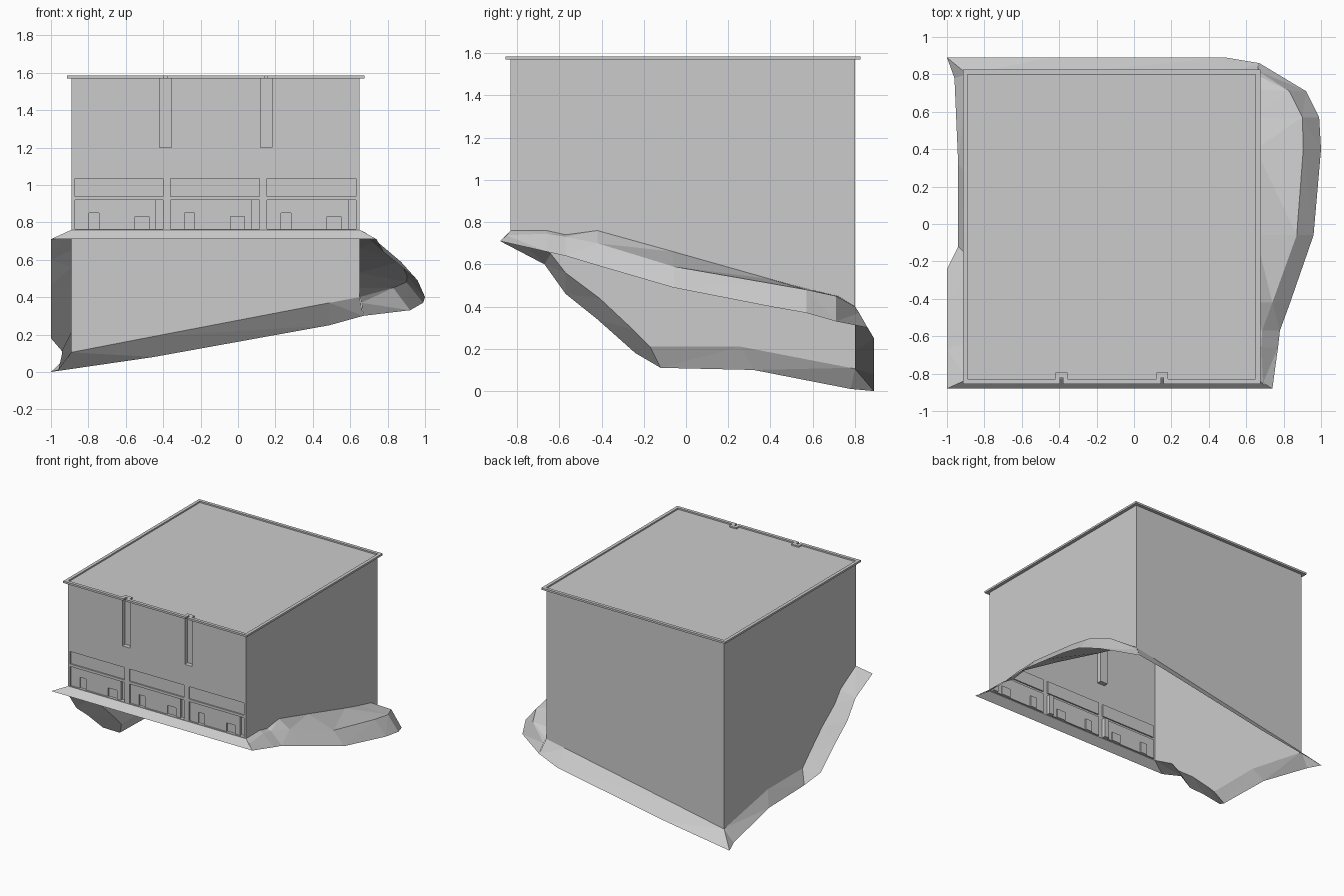
import bpy, bmesh
from mathutils import Vector

if "Cube" in bpy.data.objects:
    bpy.data.objects.remove(bpy.data.objects["Cube"])

X0, X1, Y0, Y1 = -0.89, 0.65, -0.83, 0.80   # wall faces
BASE, ROOF = 0.76, 1.574                    # front wall foot, roof level
SLOTS = [(-0.42, -0.355), (0.12, 0.182)]    # drain slots in the front wall
SLOT_DEPTH = 0.035

grey = bpy.data.materials.new("plain grey")
grey.diffuse_color = (0.6, 0.6, 0.6, 1)
grey.use_nodes = True
grey.node_tree.nodes["Principled BSDF"].inputs["Base Color"].default_value = grey.diffuse_color


def make_object(name, faces, up=False):
    """Build a mesh from faces given as lists of points."""
    bm = bmesh.new()
    for pts in faces:
        bm.faces.new([bm.verts.new(p) for p in pts])
    bmesh.ops.remove_doubles(bm, verts=bm.verts, dist=0.0004)
    bmesh.ops.recalc_face_normals(bm, faces=bm.faces)
    if up:
        bmesh.ops.triangulate(bm, faces=bm.faces)
        bm.normal_update()
        for f in bm.faces:
            if f.normal.z < 0:
                f.normal_flip()
    me = bpy.data.meshes.new(name)
    bm.to_mesh(me)
    bm.free()
    me.materials.append(grey)
    ob = bpy.data.objects.new(name, me)
    bpy.context.collection.objects.link(ob)
    return ob


def strip(a, b):
    """Quads between two polylines with equal point counts."""
    return [[a[i], a[i + 1], b[i + 1], b[i]] for i in range(len(a) - 1)]


# Ground line where the walls meet the sloping terrain
right_in = [(X1, y, z) for y, z in [
    (Y0, .76), (-.66, .76), (-.57, .74), (-.42, .76), (-.06, .66),
    (.40, .53), (.57, .485), (.72, .45), (Y1, .40)]]
back_in = [(x, Y1, z) for x, z in [(X1, .40), (.49, .37), (-.45, .19), (X0, .105)]]
left_in = [(X0, y, z) for y, z in [
    (Y0, .76), (-.64, .65), (-.57, .56), (-.41, .44), (-.25, .29),
    (-.17, .21), (.26, .21), (.78, .11), (Y1, .105)]]

# Front wall recesses: (x0, x1, z0, z1, depth)
recesses = [(a, b, 1.20, ROOF, SLOT_DEPTH) for a, b in SLOTS]
for a, b in [(-.872, -.40), (-.36, .115), (.155, .632)]:
    recesses += [
        (a, b, .938, 1.035, .010),              # sign band
        (a, b, .764, .918, .012),               # shop front
        (b - .040, b, .764, .918, .030),        # side slot
        (a + .075, a + .128, .764, .850, .022),  # door
        (a + .320, a + .395, .764, .832, .022)]  # low hatch


def depth(x, z):
    return max([r[4] for r in recesses if r[0] < x < r[1] and r[2] < z < r[3]], default=0)


xs = sorted({X0, X1} | {round(v, 4) for r in recesses for v in r[:2]})
zs = sorted({BASE, ROOF} | {round(v, 4) for r in recesses for v in r[2:4]})
nx, nz = len(xs) - 1, len(zs) - 1
d = [[depth((xs[i] + xs[i + 1]) / 2, (zs[j] + zs[j + 1]) / 2) for j in range(nz)] for i in range(nx)]
walls = []
for i in range(nx):
    for j in range(nz):
        xa, xb, za, zb, y = xs[i], xs[i + 1], zs[j], zs[j + 1], Y0 + d[i][j]
        walls.append([(xa, y, za), (xb, y, za), (xb, y, zb), (xa, y, zb)])
        if i + 1 < nx and d[i + 1][j] != d[i][j]:   # upright reveal
            y2 = Y0 + d[i + 1][j]
            walls.append([(xb, y, za), (xb, y2, za), (xb, y2, zb), (xb, y, zb)])
        if j + 1 < nz and d[i][j + 1] != d[i][j]:   # sill or head
            y2 = Y0 + d[i][j + 1]
            walls.append([(xa, y, zb), (xb, y, zb), (xb, y2, zb), (xa, y2, zb)])

# Side and back walls rise from the ground line
for line in (right_in, back_in, left_in):
    walls += strip(line, [(x, y, ROOF) for x, y, z in line])

# Roof outline with notches over the slots
outline = [(X0, Y0)]
for a, b in SLOTS:
    outline += [(a, Y0), (a, Y0 + SLOT_DEPTH), (b, Y0 + SLOT_DEPTH), (b, Y0)]
outline += [(X1, Y0), (X1, Y1), (X0, Y1)]
make_object("building_walls", walls)
roof = make_object("roof", [[(x, y, ROOF) for x, y in outline]], up=True)


# Roof trim: follows the outline, pushed outward
def offset(pts, t):
    out = []
    for i, p in enumerate(pts):
        p = Vector(p)
        e1 = (p - Vector(pts[i - 1])).normalized()
        e2 = (Vector(pts[(i + 1) % len(pts)]) - p).normalized()
        out.append((p.x + t * (e1.y + e2.y), p.y - t * (e1.x + e2.x)))
    return out


def ring(pts, z):
    return [(x, y, z) for x, y in pts + pts[:1]]


outer = offset(outline, 0.025)
lo, hi = 1.570, 1.585
make_object("roof_trim",
            strip(ring(outline, hi), ring(outer, hi)) + strip(ring(outer, hi), ring(outer, lo))
            + strip(ring(outer, lo), ring(outline, lo)) + strip(ring(outline, lo), ring(outline, hi)))

# Terrain skirt around the foot of the walls
right_mid = [(.69, -.85, .738), (.68, -.66, .745), (.685, -.57, .73), (.74, -.42, .70),
             (.87, -.06, .59), (.905, .40, .51), (.90, .57, .48), (.83, .71, .45), (.66, .82, .37)]
right_out = [(.74, -.88, .71), (.77, -.66, .66), (.78, -.57, .64), (.835, -.42, .595),
             (.96, -.06, .49), (1, .40, .40), (.99, .57, .37), (.92, .71, .33), (.67, .86, .30)]
back_out = [(.67, .86, .30), (.49, .89, .25), (-.45, .89, .08), (-1, .89, 0)]
left_out = [(-1, -.88, .71), (-1, -.67, .60), (-1, -.57, .46), (-1, -.42, .34), (-1, -.24, .18),
            (-.94, -.12, .11), (-.94, .32, .10), (-.96, .78, .01), (-1, .89, 0)]
front_in = [(X0, Y0, BASE), (X1, Y0, BASE)]
front_out = [(-1, -.88, .71), (.74, -.88, .71)]
make_object("terrain_skirt",
            strip(right_in, right_mid) + strip(right_mid, right_out) + strip(back_in, back_out)
            + strip(left_in, left_out) + strip(front_in, front_out), up=True)
